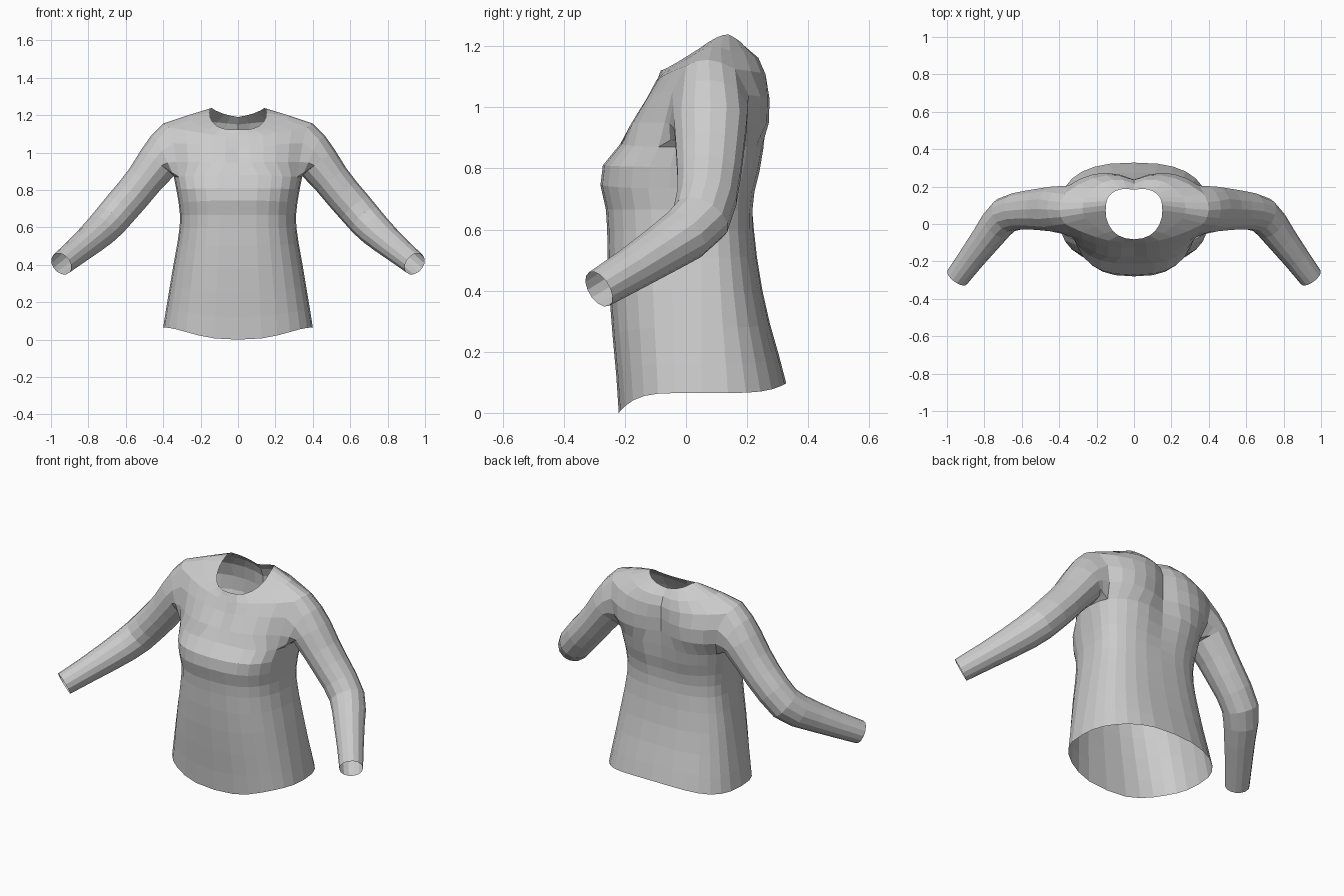
import bpy, bmesh, math
from mathutils import Vector

if "Cube" in bpy.data.objects:
    bpy.data.objects.remove(bpy.data.objects["Cube"])

HALF = 14            # columns from front centre to back centre
A0, A1 = 5, 9        # columns bounding the armhole


def quad(p, q, r, t):
    """Curve through three points at t = 0, 0.5, 1."""
    p, q, r = Vector(p), Vector(q), Vector(r)
    return p * (2*t - 1)*(t - 1) + q * 4*t*(1 - t) + r * t*(2*t - 1)


def body_ring(w, yf, yb, zf, zs, zb, groove=0.0, cy=0.05, n=2.6):
    """Half a superellipse ring around the body, with a spine groove."""
    pts = []
    for i in range(HALF + 1):
        a = -math.pi/2 + math.pi*i/HALF
        c, s = max(0.0, math.cos(a)), math.sin(a)
        if i in (0, HALF):
            c = 0.0
        x = w * c**(2/n)
        k = abs(s)**(2/n)
        y = cy + (yf - cy)*k if s < 0 else cy + (yb - cy)*k
        if s > 0:
            y -= groove * math.exp(-(x/0.09)**2)
        z = zs + ((zf if s < 0 else zb) - zs) * s**4
        pts.append(Vector((x, y, z)))
    return pts


def yoke_ring(front, back, side=None):
    """Half ring through front, optional shoulder and back key points."""
    pts = []
    for i in range(HALF + 1):
        if i <= A0:
            pts.append(quad(*front, i/A0))
        elif i >= A1:
            pts.append(quad(*back, (i - A1)/(HALF - A1)))
        elif side:
            pts.append(quad(front[2], side, back[0], (i - A0)/(A1 - A0)))
        else:
            pts.append(None)
    return pts


# Body from hem to armpit: half width, front y, back y, front/side/back z, groove
rings = [body_ring(*r) for r in (
    (.40, -.22, .328, .0, .065, .097),
    (.385, -.228, .305, .12, .16, .185),
    (.365, -.24, .275, .25, .28, .29),
    (.345, -.25, .25, .38, .40, .40),
    (.325, -.256, .232, .50, .51, .51),
    (.312, -.258, .222, .60, .60, .60),
    (.31, -.262, .222, .665, .665, .66, .005),
    (.318, -.28, .23, .745, .735, .72, .01),
    (.33, -.272, .25, .81, .805, .79, .02),
    (.343, -.215, .265, .88, .87, .87, .03))]
ARMPIT = len(rings) - 1
SHOULDER = ARMPIT + 3

# Chest, shoulder and neckline rings
rings += [
    yoke_ring([(0, -.17, .945), (.17, -.165, .95), (.33, -.07, .95)],
              [(.335, .20, .95), (.19, .27, .95), (0, .235, .95)]),
    yoke_ring([(0, -.125, 1.02), (.17, -.115, 1.04), (.345, -.045, 1.05)],
              [(.35, .205, 1.04), (.18, .272, 1.03), (0, .237, 1.03)]),
    yoke_ring([(0, -.10, 1.075), (.17, -.08, 1.10), (.37, .0, 1.135)],
              [(.375, .16, 1.125), (.18, .255, 1.11), (0, .235, 1.10)],
              (.40, .075, 1.155)),
    yoke_ring([(0, -.09, 1.10), (.13, -.062, 1.12), (.26, .03, 1.175)],
              [(.26, .145, 1.185), (.14, .232, 1.165), (0, .215, 1.15)],
              (.275, .085, 1.197)),
    yoke_ring([(0, -.082, 1.122), (.10, -.05, 1.135), (.15, .04, 1.19)],
              [(.14, .14, 1.238), (.085, .182, 1.21), (0, .183, 1.19)],
              (.15, .10, 1.228))]

bm = bmesh.new()
grid = [[bm.verts.new(p) if p else None for p in ring] for ring in rings]
for k in range(len(grid) - 1):
    for i in range(HALF):
        q = (grid[k][i], grid[k][i+1], grid[k+1][i+1], grid[k+1][i])
        if not (ARMPIT <= k < SHOULDER and A0 <= i < A1):
            bm.faces.new(q)

# Armhole loop, from the armpit round the front to the shoulder and back
mid = (A0 + A1)//2
loop = [grid[ARMPIT][i] for i in range(mid, A0 - 1, -1)]
loop += [grid[k][A0] for k in range(ARMPIT + 1, SHOULDER)]
loop += [grid[SHOULDER][i] for i in range(A0, A1 + 1)]
loop += [grid[k][A1] for k in range(SHOULDER - 1, ARMPIT - 1, -1)]
loop += [grid[ARMPIT][i] for i in range(A1 - 1, mid, -1)]

# Sleeve: centre, front-back radius, up-down radius
sleeve = [((.43, .08, .945), .122, .112), ((.50, .078, .855), .113, .10),
          ((.56, .075, .78), .106, .098), ((.625, .068, .705), .10, .097),
          ((.685, .048, .635), .098, .095), ((.735, -.005, .583), .092, .09),
          ((.79, -.08, .533), .082, .082), ((.865, -.178, .47), .072, .072),
          ((.945, -.285, .405), .064, .064)]
cen = [Vector(s[0]) for s in sleeve]
n = len(loop)
f = Vector((0, -1, 0))
prev = loop
for k, (c, rf, ru) in enumerate(sleeve):
    t = (cen[min(k + 1, len(cen) - 1)] - cen[max(k - 1, 0)]).normalized()
    f = (f - t * t.dot(f)).normalized()
    u = f.cross(t)
    pts = []
    for j in range(n):
        a = 2*math.pi*j/n
        pts.append(cen[k] + f*rf*math.sin(a) - u*ru*math.cos(a))
    steps = [pts]
    if k == 0:       # extra ring rounding the shoulder cap
        steps.insert(0, [(v.co + p)/2 + u*0.008 for v, p in zip(loop, pts)])
    for ring in steps:
        cur = [bm.verts.new(p) for p in ring]
        for j in range(n):
            m = (j + 1) % n
            bm.faces.new((prev[j], prev[m], cur[m], cur[j]))
        prev = cur

bmesh.ops.recalc_face_normals(bm, faces=bm.faces)
mesh = bpy.data.meshes.new("long_sleeve_shirt")
bm.to_mesh(mesh)
bm.free()
shirt = bpy.data.objects.new("long_sleeve_shirt", mesh)
bpy.context.collection.objects.link(shirt)

# Other half
mirror = shirt.modifiers.new("mirror", 'MIRROR')
mirror.use_clip = True
mirror.merge_threshold = 0.001
